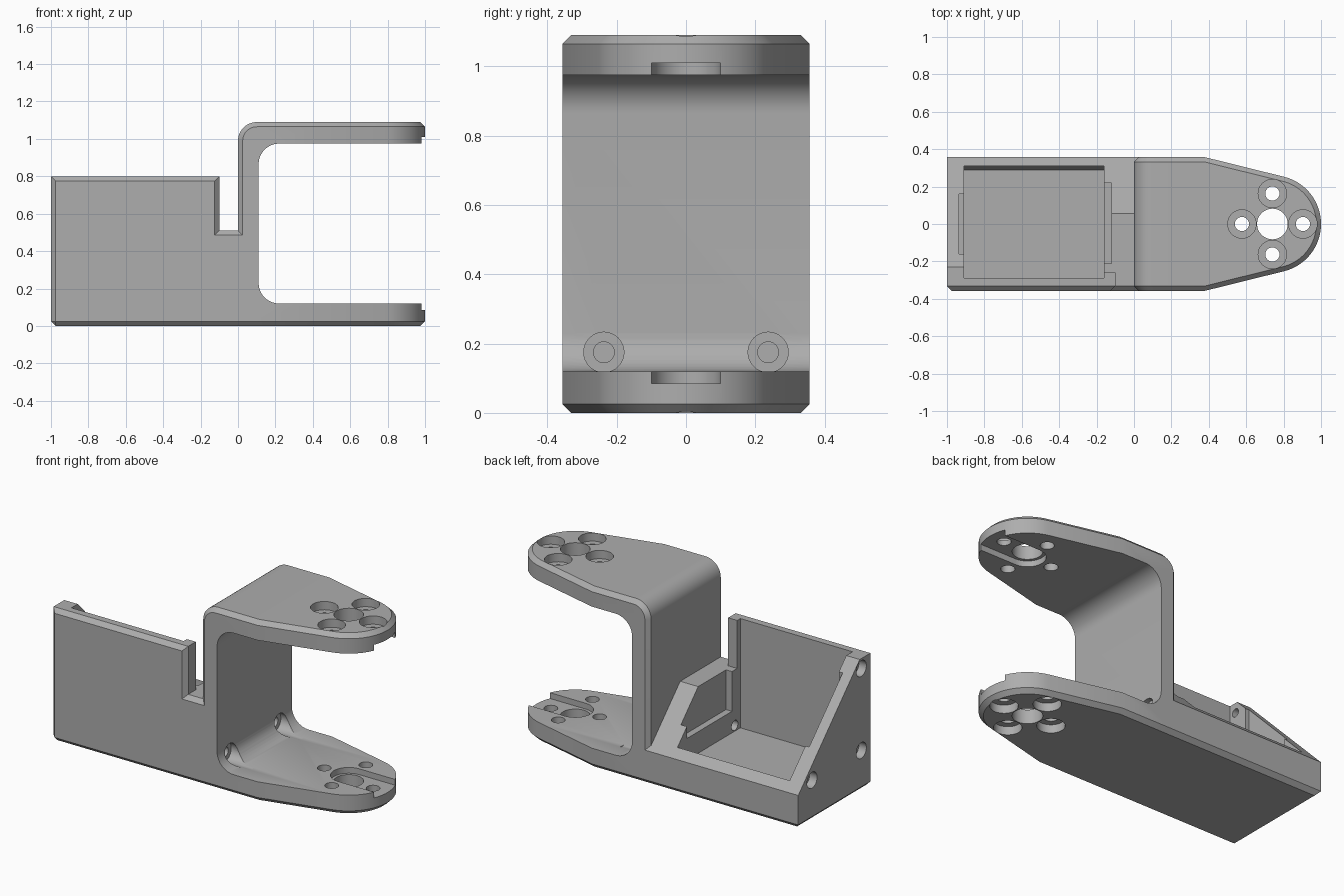
import bpy, bmesh, math
from mathutils import Vector, Matrix

if "Cube" in bpy.data.objects:
    bpy.data.objects.remove(bpy.data.objects["Cube"])

HALF, TOP, CHAMFER = 0.357, 1.09, 0.025
TIP = 0.74          # hinge centre of both fork arms
TIP_R = 0.26

grey = bpy.data.materials.new("plain_grey")
grey.use_nodes = True
grey.diffuse_color = (0.42, 0.42, 0.42, 1)
grey.node_tree.nodes["Principled BSDF"].inputs["Base Color"].default_value = grey.diffuse_color


def make_object(name, bm):
    bmesh.ops.recalc_face_normals(bm, faces=bm.faces)
    mesh = bpy.data.meshes.new(name)
    bm.to_mesh(mesh)
    bm.free()
    mesh.materials.append(grey)
    obj = bpy.data.objects.new(name, mesh)
    bpy.context.collection.objects.link(obj)
    return obj


def prism(points, axis, lo, hi):
    """Extrude a 2D outline along one axis."""
    place = {"X": lambda a, b: (lo, a, b),
             "Y": lambda a, b: (a, lo, b),
             "Z": lambda a, b: (a, b, lo)}[axis]
    step = Vector([(hi - lo) * (axis == k) for k in "XYZ"])
    bm = bmesh.new()
    face = bm.faces.new([bm.verts.new(place(a, b)) for a, b in points])
    extruded = bmesh.ops.extrude_face_region(bm, geom=[face])["geom"]
    moved = [v for v in extruded if isinstance(v, bmesh.types.BMVert)]
    bmesh.ops.translate(bm, verts=moved, vec=step)
    bmesh.ops.recalc_face_normals(bm, faces=bm.faces)
    return bm


def bevel(bm, rule, offset, segments=1):
    edges = [e for e in bm.edges if rule(e)]
    bmesh.ops.bevel(bm, geom=edges, offset=offset, segments=segments,
                    profile=0.5, affect="EDGES", clamp_overlap=False)
    bm.normal_update()


def arc(cx, cy, r, start, end, steps=8):
    return [(cx + r * math.cos(math.radians(start + (end - start) * i / steps)),
             cy + r * math.sin(math.radians(start + (end - start) * i / steps)))
            for i in range(steps + 1)]


def boolean(obj, bm, operation="DIFFERENCE"):
    other = make_object("cutter", bm)
    other.hide_render = True
    mod = obj.modifiers.new("cut", "BOOLEAN")
    mod.operation, mod.solver, mod.object = operation, "EXACT", other
    bpy.context.view_layer.objects.active = obj
    bpy.ops.object.modifier_apply(modifier=mod.name)
    bpy.data.objects.remove(other)


def cut_box(obj, x0, x1, y0, y1, z0, z1):
    boolean(obj, prism([(x0, y0), (x1, y0), (x1, y1), (x0, y1)], "Z", z0, z1))


def cut_hole(obj, axis, a, b, r, lo, hi):
    boolean(obj, prism(arc(a, b, r, 0, 360, 32)[:-1], axis, lo, hi))


def all_at(edge, k, value):
    return all(abs(v.co[k] - value) < 1e-4 for v in edge.verts)


# Housing block with a notch beside the fork, chamfered on front and bottom
bm = prism([(-1, 0), (0.06, 0), (0.06, 0.51), (-0.1, 0.51), (-0.1, 0.8), (-1, 0.8)],
           "Y", -HALF, HALF)
bevel(bm, lambda e: not all_at(e, 0, 0.06)
      and (all_at(e, 1, -HALF) or all_at(e, 2, 0)), CHAMFER)
bracket = make_object("servo_bracket", bm)

# Sloping rear of the housing, then the open pocket with side reliefs
boolean(bracket, prism([(-0.23, 0.8), (0.36, 0.2), (0.6, 0.2), (0.6, 1), (-0.23, 1)],
                       "X", -1.2, 0.3))
boolean(bracket, prism([(-0.29, 0.14), (0.29, 0.14), (0.31, 0.2), (0.31, 1), (-0.29, 1)],
                       "X", -0.91, -0.16))
cut_box(bracket, -0.935, -0.8, -0.16, 0.16, 0.27, 1)
cut_box(bracket, -0.3, -0.12, -0.21, 0.22, 0.27, 1)
cut_box(bracket, -0.2, 0.1, -0.26, 0.5, 0.51, 1)

# Fork: tapered outline with round tip, rounded shoulder, chamfered rim
outline = [(0, -HALF), (0.38, -HALF)] + arc(TIP, 0, TIP_R, -75.7, 75.7, 32) \
    + [(0.38, HALF), (0, HALF)]
fork = prism(outline, "Z", 0, TOP)
bevel(fork, lambda e: all_at(e, 0, 0) and all_at(e, 2, TOP), 0.1, 10)


def is_side(face):
    return abs(face.normal.z) < 1e-3 and face.normal.x > -0.9


bevel(fork, lambda e: sum(is_side(f) for f in e.link_faces) == 1, CHAMFER)
boolean(bracket, fork, "UNION")

# Filleted opening between the arms
opening = arc(0.22, 0.23, 0.11, 270, 180, 10) + arc(0.22, 0.865, 0.11, 180, 90, 10) \
    + [(1.3, 0.975), (1.3, 0.12)]
boolean(bracket, prism(opening, "Y", -0.6, 0.6))

# Arm details: inner slot, centre bore and four counterbored screw holes
slot = arc(TIP, 0, 0.1, 270, 90, 16) + [(1.2, 0.1), (1.2, -0.1)]
boolean(bracket, prism(slot, "Z", 0.085, 1.01))
cut_hole(bracket, "Z", TIP, 0, 0.082, -0.1, 1.2)
for i in range(4):
    angle = i * math.pi / 2
    x, y = TIP + 0.163 * math.cos(angle), 0.163 * math.sin(angle)
    cut_hole(bracket, "Z", x, y, 0.038, -0.1, 1.2)
    cut_hole(bracket, "Z", x, y, 0.076, -0.1, 0.05)
    cut_hole(bracket, "Z", x, y, 0.076, TOP - 0.05, 1.2)

# Screw holes through the wall behind the fork
for y in (-0.237, 0.237):
    cut_hole(bracket, "X", y, 0.175, 0.03, -0.3, 0.3)
    cut_hole(bracket, "X", y, 0.175, 0.058, 0.08, 0.26)

# Screw holes in the end wall
for y, z in ((-0.245, 0.74), (-0.245, 0.245), (0.225, 0.245)):
    cut_hole(bracket, "X", y, z, 0.025, -1.1, -0.85)
    cut_hole(bracket, "X", y, z, 0.048, -1.1, -0.95)

# Smooth the fillets and bores, keep hard edges
bpy.ops.object.select_all(action="DESELECT")
bracket.select_set(True)
bpy.context.view_layer.objects.active = bracket
bpy.ops.object.shade_smooth_by_angle(angle=math.radians(25))
